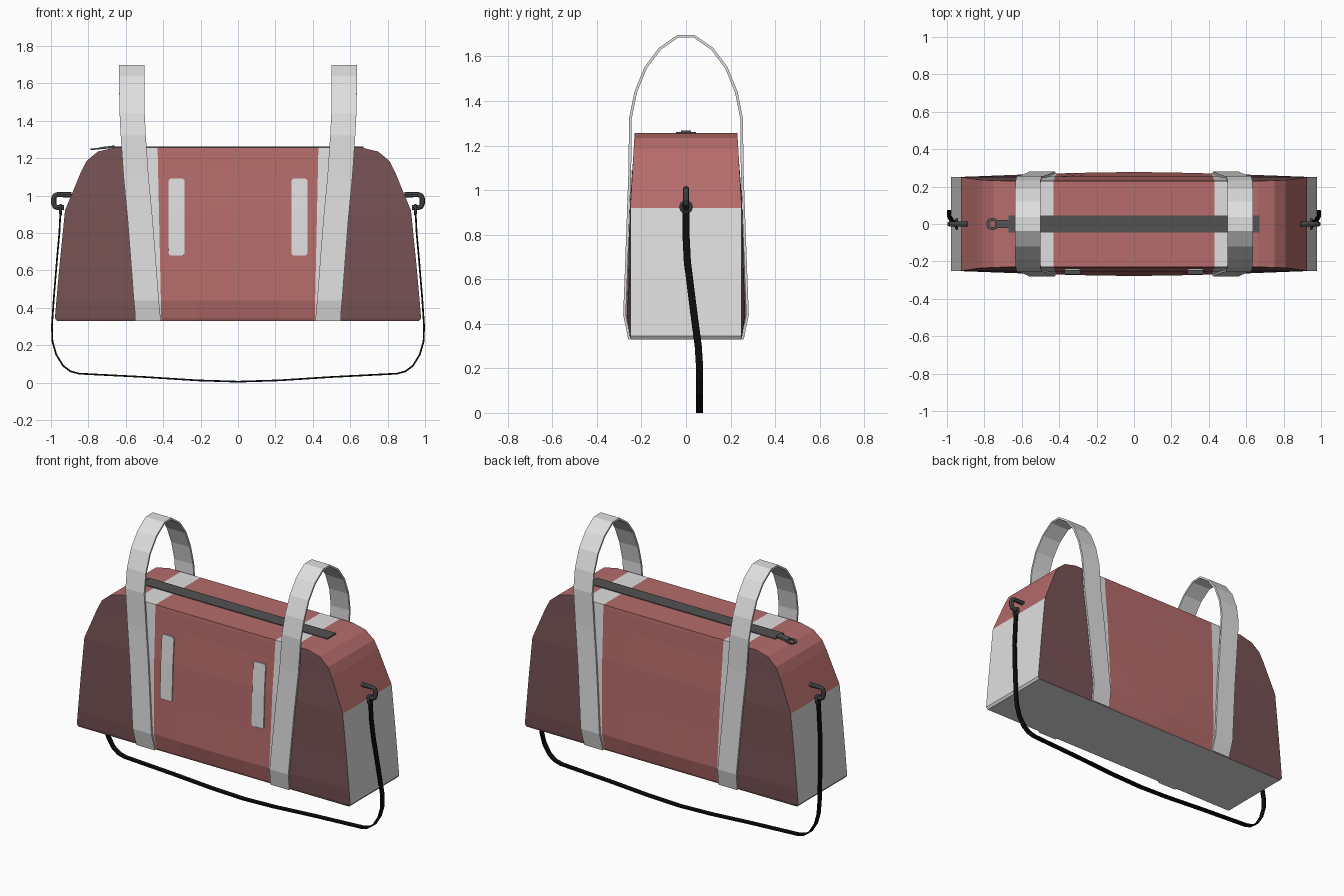
import bpy, math
from mathutils import Vector

if "Cube" in bpy.data.objects:
    bpy.data.objects.remove(bpy.data.objects["Cube"])


def material(name, r, g, b):
    m = bpy.data.materials.new(name)
    m.diffuse_color = (r, g, b, 1)
    m.use_nodes = True
    m.node_tree.nodes["Principled BSDF"].inputs["Base Color"].default_value = m.diffuse_color
    return m


RED = material("red_fabric", .46, .15, .147)
DARK = material("dark_red_panel", .185, .085, .09)
LIGHT = material("light_grey_webbing", .74, .74, .74)
METAL = material("dark_grey_metal", .085, .085, .085)
BLACK = material("black_strap", .004, .004, .004)


def make(name, verts, faces, mats, idx=None):
    me = bpy.data.meshes.new(name)
    me.from_pydata(verts, [], faces)
    for m in mats:
        me.materials.append(m)
    if idx:
        me.polygons.foreach_set("material_index", idx)
    me.update()
    ob = bpy.data.objects.new(name, me)
    bpy.context.collection.objects.link(ob)
    return ob


def sweep(name, path, side, profile, mat, closed=False, widths=None):
    """Sweep a profile (along side, along normal) down a path."""
    path = [Vector(p) for p in path]
    side = Vector(side)
    n, k = len(path), len(profile)
    verts, faces = [], []
    for i, p in enumerate(path):
        a = path[i - 1] if closed or i else p
        b = path[(i + 1) % n] if closed or i < n - 1 else p
        nor = side.cross(b - a).normalized()
        w = widths[i] if widths else 1
        verts += [p + side * u * w + nor * v for u, v in profile]
    for i in range(n if closed else n - 1):
        j = (i + 1) % n
        for q in range(k):
            r = (q + 1) % k
            faces.append((i * k + q, i * k + r, j * k + r, j * k + q))
    if not closed:
        faces.append(tuple(reversed(range(k))))
        faces.append(tuple(range((n - 1) * k, n * k)))
    ob = make(name, verts, faces, [mat])
    # Consistent outward faces
    import bmesh
    bm = bmesh.new()
    bm.from_mesh(ob.data)
    bmesh.ops.recalc_face_normals(bm, faces=bm.faces)
    bm.to_mesh(ob.data)
    bm.free()
    return ob


def rect(w, t):
    return [(-w, -t), (w, -t), (w, t), (-w, t)]


def disc(r, n=8):
    return [(r * math.cos(2 * math.pi * i / n), r * math.sin(2 * math.pi * i / n)) for i in range(n)]


# Body rows: height, half length, half depth, bulge
ROWS = [(.33, .968, .247, 0), (.345, .979, .25, .15), (.44, .971, .25, 1), (.65, .952, .25, .6),
        (.92, .925, .25, .15), (1.13, .838, .238, 0), (1.185, .81, .235, 0),
        (1.235, .75, .232, 0), (1.257, .66, .23, 0)]


def depth(x, z):
    for a, b in zip(ROWS, ROWS[1:]):
        if z <= b[0]:
            break
    t = (z - a[0]) / (b[0] - a[0])
    X, base, bulge = (a[i] + (b[i] - a[i]) * t for i in (1, 2, 3))
    return base + .028 * bulge * (1 - min(1, abs(x) / X) ** 1.5)


def build_body():
    verts, faces, idx = [], [], []
    for z, X, _, _ in ROWS:
        t = (z - .33) / .93
        half = [.22, .41 + .02 * t, .55 + .02 * t, X]
        xs = [-x for x in reversed(half)] + [0] + half
        for s in (-1, 1):
            verts += [(x, s * depth(x, z), z) for x in xs]
    C = 9

    def v(r, s, c):
        return (r * 2 + s) * C + c
    last = len(ROWS) - 1
    col_mat = [1, 2, 0, 0, 0, 0, 2, 1]
    for r in range(last):
        for c in range(C - 1):      # front and back panels
            faces.append((v(r, 0, c), v(r, 0, c + 1), v(r + 1, 0, c + 1), v(r + 1, 0, c)))
            faces.append((v(r, 1, c + 1), v(r, 1, c), v(r + 1, 1, c), v(r + 1, 1, c + 1)))
            idx += [col_mat[c]] * 2
        e = C - 1                   # ends: grey below, red above
        faces.append((v(r, 0, e), v(r, 1, e), v(r + 1, 1, e), v(r + 1, 0, e)))
        faces.append((v(r, 1, 0), v(r, 0, 0), v(r + 1, 0, 0), v(r + 1, 1, 0)))
        idx += [2 if ROWS[r][0] < .9 else 0] * 2
    for c in range(C - 1):          # top and bottom
        faces.append((v(last, 0, c), v(last, 0, c + 1), v(last, 1, c + 1), v(last, 1, c)))
        faces.append((v(0, 1, c), v(0, 1, c + 1), v(0, 0, c + 1), v(0, 0, c)))
        idx += [2 if col_mat[c] == 2 else 0, 2]
    make("bag_body", verts, faces, [RED, DARK, LIGHT], idx)


build_body()

# Handle loops: y, z, x centre from the bottom edge to the crown
HALF = [(.253, .33, .48), (.276, .44, .49), (.268, .65, .506), (.26, .87, .523), (.252, 1.1, .545),
        (.25, 1.32, .56), (.226, 1.44, .566), (.181, 1.55, .568), (.117, 1.635, .568), (.035, 1.692, .568)]
for s, side in ((-1, "left"), (1, "right")):
    path = [(s * x, -y, z) for y, z, x in HALF] + [(s * x, y, z) for y, z, x in reversed(HALF)]
    sweep(side + "_handle", path, (1, 0, 0), rect(.067, .006), LIGHT)

    # Front grip tabs
    zs = [.68, .69, .92, 1.08, 1.09]
    sweep(side + "_front_tab", [(s * .328, -depth(.328, z) - .003, z) for z in zs], (1, 0, 0),
          rect(.043, .004), LIGHT, widths=[.8, 1, 1, 1, .8])

    # End hooks with their strap rings
    hook = [(.89, 1.005), (.965, 1.005), (.979, .999), (.985, .985), (.985, .957),
            (.979, .942), (.965, .936), (.93, .936)]
    sweep(side + "_hook", [(s * x, 0, z) for x, z in hook], (0, 1, 0), disc(.014), METAL)
    sweep(side + "_strap_ring", [(s * .948, a, .925 + b) for a, b in disc(.024, 12)], (1, 0, 0),
          disc(.008, 6), METAL, closed=True)

# Hanging shoulder strap
R = [(.948, 0, .94), (.955, 0, .8), (.966, .006, .68), (.985, .035, .45), (.995, .055, .3), (.992, .06, .22),
     (.972, .06, .15), (.935, .06, .09), (.895, .06, .06), (.85, .06, .048), (.5, .06, .03), (.22, .06, .012)]
sweep("shoulder_strap", [(-x, y, z) for x, y, z in R] + [(0, .06, .005)] + R[::-1], (0, 1, 0),
      rect(.016, .0045), BLACK)

# Zip tape, slider and pull tag
sweep("zip_tape", [(-.67, 0, 1.258), (.67, 0, 1.258)], (0, 1, 0), rect(.046, .004), METAL)
sweep("zip_slider", [(-.735, 0, 1.253), (-.66, 0, 1.262)], (0, 1, 0), rect(.022, .006), METAL)
tag = []
for cx, cy, a0 in ((1, 1, 0), (-1, 1, 90), (-1, -1, 180), (1, -1, 270)):
    for a in (0, 45, 90):
        t = math.radians(a0 + a)
        dx = cx * .008 + .015 * math.cos(t)
        tag.append((-.757 + dx, cy * .008 + .015 * math.sin(t), 1.25 + dx * .12))
sweep("zip_pull_tag", tag, (0, 0, 1), rect(.004, .008), METAL, closed=True)
